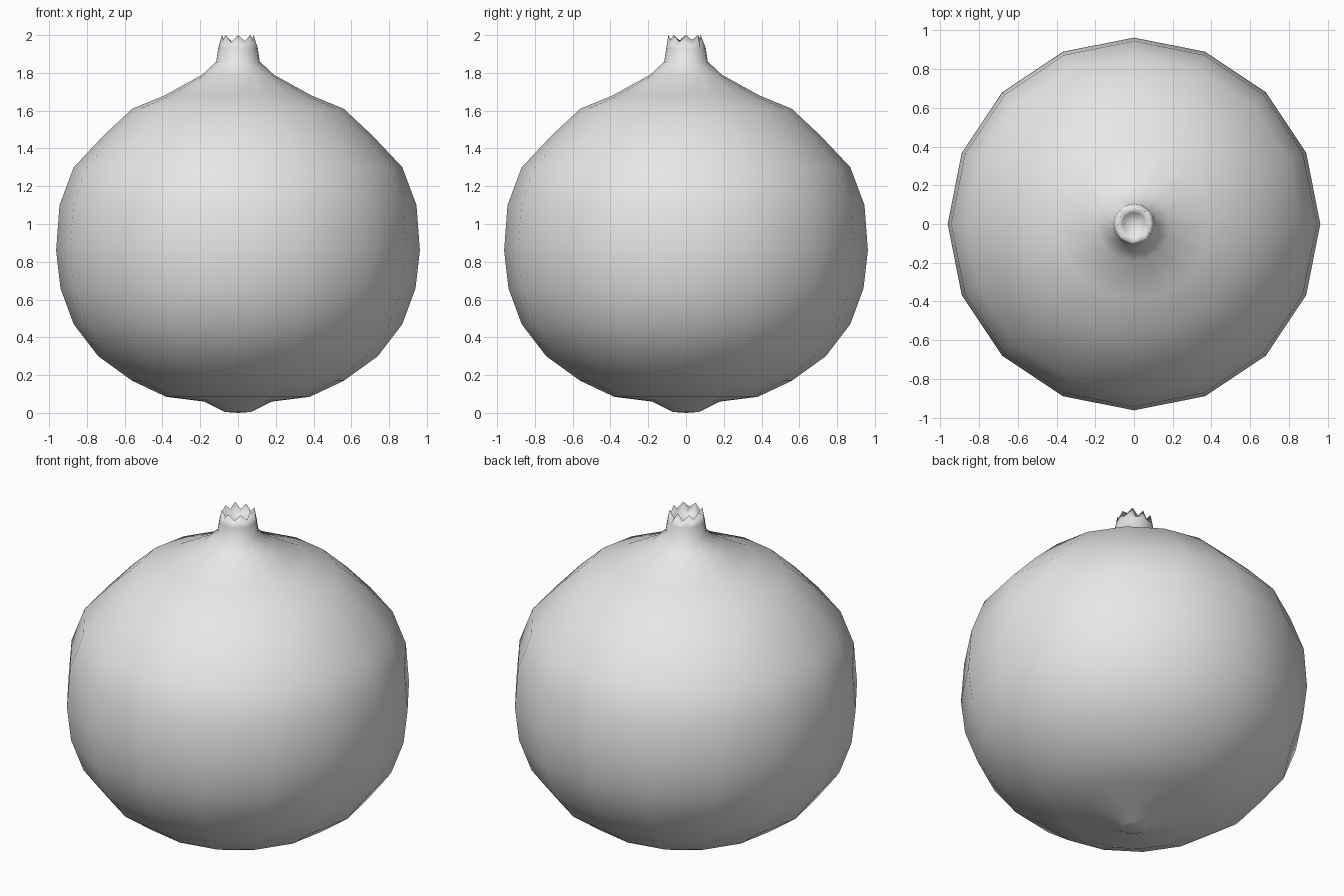
import bpy, bmesh, math, random

cube = bpy.data.objects.get("Cube")
if cube:
    bpy.data.objects.remove(cube)

random.seed(4)
SIDES = 16

skin = bpy.data.materials.new("pale grey skin")
skin.use_nodes = True
colour = (0.8, 0.8, 0.8, 1)
skin.diffuse_color = colour
skin.node_tree.nodes["Principled BSDF"].inputs["Base Color"].default_value = colour

# Radius and height, from root base to neck
profile = [(0.07, 0.005), (0.18, 0.06), (0.38, 0.085), (0.56, 0.17),
           (0.74, 0.30), (0.87, 0.47), (0.94, 0.66), (0.963, 0.86),
           (0.945, 1.10), (0.87, 1.30), (0.71, 1.47), (0.56, 1.61),
           (0.39, 1.68), (0.19, 1.79), (0.115, 1.86), (0.105, 1.93)]

bm = bmesh.new()


def add_ring(radius, height, jag=0.0, wobble=0.0):
    """One ring of the bulb; jag lowers every second point into a tooth gap."""
    ring = []
    for i in range(SIDES):
        a = math.tau * i / SIDES
        r = radius + random.uniform(-wobble, wobble)
        z = height - (jag * random.uniform(0.7, 1.2) if i % 2 else 0)
        ring.append(bm.verts.new((r * math.cos(a), r * math.sin(a), z)))
    return ring


# Bulb and neck, then the torn rim and the shallow hollow inside it
rings = [add_ring(r, z) for r, z in profile]
rings.append(add_ring(0.085, 2.0, jag=0.035, wobble=0.01))
rings.append(add_ring(0.06, 1.93))
for low, high in zip(rings, rings[1:]):
    for i in range(SIDES):
        j = (i + 1) % SIDES
        bm.faces.new((low[i], low[j], high[j], high[i]))


# Root base and hollow floor, each a fan round a centre point
def add_fan(ring, height):
    centre = bm.verts.new((0, 0, height))
    for i in range(SIDES):
        bm.faces.new((ring[i], ring[(i + 1) % SIDES], centre))


add_fan(rings[0], 0.0)
add_fan(rings[-1], 1.92)

bmesh.ops.recalc_face_normals(bm, faces=bm.faces)
for face in bm.faces:
    face.smooth = True

mesh = bpy.data.meshes.new("onion_bulb")
bm.to_mesh(mesh)
bm.free()
mesh.materials.append(skin)
bulb = bpy.data.objects.new("onion_bulb", mesh)
bpy.context.collection.objects.link(bulb)
